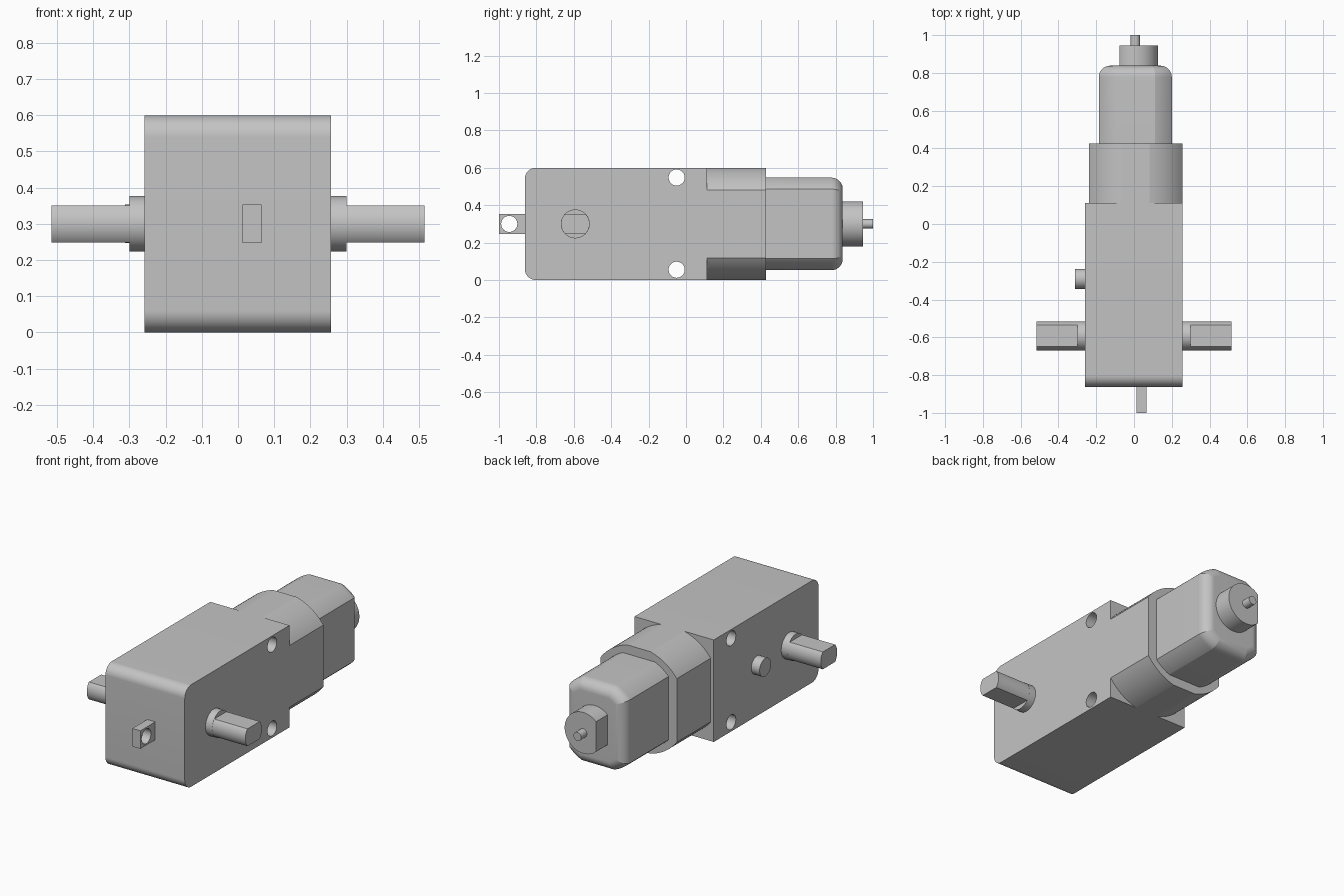
import bpy, bmesh, math
from mathutils import Vector

if "Cube" in bpy.data.objects:
    bpy.data.objects.remove(bpy.data.objects["Cube"])

grey = bpy.data.materials.new("plain grey")
grey.use_nodes = True
COLOUR = (0.55, 0.55, 0.55, 1)
grey.diffuse_color = COLOUR
grey.node_tree.nodes["Principled BSDF"].inputs["Base Color"].default_value = COLOUR

CX, CZ = 0.007, 0.30      # motor axis
SY = -0.592               # output shaft position along the body


def disc(u, v, r, left=9, right=9, half_height=9, n=16):
    """Circle outline with optional flats cut on its left, right and top/bottom."""
    pts = []
    for k, (su, sv) in enumerate([(1, 1), (-1, 1), (-1, -1), (1, -1)]):
        a0 = math.acos(min(1, (right if su > 0 else left) / r))
        a1 = math.asin(min(1, half_height / r))
        arc = [a0 + (a1 - a0) * i / n for i in range(n + 1)]
        if k % 2:
            arc.reverse()
        pts += [(u + su * r * math.cos(a), v + sv * r * math.sin(a)) for a in arc]
    return pts


def rect(u0, u1, v0, v1):
    return [(u0, v0), (u1, v0), (u1, v1), (u0, v1)]


def loft(name, axis, sections):
    """Join matching outlines placed along the x or y axis and close both ends."""
    bm = bmesh.new()
    rings = []
    for t, pts in sections:
        rings.append([bm.verts.new((t, a, b) if axis == "x" else (a, t, b))
                      for a, b in pts])
    for r0, r1 in zip(rings, rings[1:]):
        for i in range(len(r0)):
            j = (i + 1) % len(r0)
            bm.faces.new((r0[i], r0[j], r1[j], r1[i]))
    bm.faces.new(rings[0])
    bm.faces.new(rings[-1])
    bmesh.ops.remove_doubles(bm, verts=bm.verts, dist=1e-5)
    bmesh.ops.recalc_face_normals(bm, faces=bm.faces)
    mesh = bpy.data.meshes.new(name)
    bm.to_mesh(mesh)
    bm.free()
    mesh.materials.append(grey)
    ob = bpy.data.objects.new(name, mesh)
    bpy.context.collection.objects.link(ob)
    return ob


def prism(name, axis, t0, t1, pts):
    return loft(name, axis, [(t0, pts), (t1, pts)])


def activate(ob):
    bpy.ops.object.select_all(action="DESELECT")
    ob.select_set(True)
    bpy.context.view_layer.objects.active = ob


def drill(ob, y, z, r):
    """Cut a round hole right through along x."""
    cutter = prism("hole_cutter", "x", -1, 1, disc(y, z, r))
    cutter.hide_render = True
    mod = ob.modifiers.new("hole", "BOOLEAN")
    mod.operation = "DIFFERENCE"
    mod.solver = "EXACT"
    mod.object = cutter
    activate(ob)
    bpy.ops.object.modifier_apply(modifier=mod.name)
    bpy.data.objects.remove(cutter)


parts = []

# Gearbox: side outline with rounded front corners, two mounting holes
R, N = 0.06, 16
outline = [(0.112, 0.0), (0.112, 0.6)]
for cz, start in ((0.6 - R, 90), (R, 180)):
    for i in range(N + 1):
        a = math.radians(start + 90 * i / N)
        outline.append((-0.862 + R + R * math.cos(a), cz + R * math.sin(a)))
gearbox = prism("gearbox", "x", -0.259, 0.257, outline)
for z in (0.055, 0.548):
    drill(gearbox, -0.05, z, 0.043)
parts.append(gearbox)

# Motor mount: round with flat sides, slightly flattened top and bottom
parts.append(prism("motor_mount", "y", 0.112, 0.427,
                   disc(CX, CZ, 0.309, 0.246, 0.25, 0.3)))

# Motor can: same kind of section, with a rounded rear edge
F = 0.06
sections = [(0.427, disc(CX, CZ, 0.268, 0.193, 0.193, 0.247))]
for i in range(N + 1):
    a = math.radians(90 * i / N)
    d = F * (1 - math.cos(a))
    sections.append((0.838 - F + F * math.sin(a),
                     disc(CX, CZ, 0.268 - d, 0.193 - d, 0.193 - d, 0.247 - d)))
parts.append(loft("motor_can", "y", sections))

# Rear bearing boss with one flat, and the motor pin
parts.append(prism("rear_boss", "y", 0.838, 0.945, disc(CX, CZ, 0.121, left=0.083)))
parts.append(prism("motor_pin", "y", 0.945, 1.0, disc(CX, CZ, 0.025)))

# Output shafts with two flats, each on a round collar
for side, s in (("left", 1), ("right", -1)):
    wall = 0.257 if s > 0 else 0.259
    parts.append(prism(side + "_shaft_collar", "x", s * wall, s * 0.3,
                       disc(SY, CZ, 0.077)))
    parts.append(prism(side + "_shaft", "x", s * 0.3, s * 0.516,
                       disc(SY, CZ, 0.0765, half_height=0.051)))

# Locating peg on the right wall
parts.append(prism("locating_peg", "x", -0.259, -0.313, disc(-0.29, CZ, 0.053)))

# Front mounting tab with a hole
tab = prism("front_tab", "x", 0.013, 0.065, rect(-1.0, -0.862, 0.247, 0.353))
drill(tab, -0.945, CZ, 0.043)
parts.append(tab)

# Smooth the curved walls, keep real edges crisp
for ob in parts:
    activate(ob)
    bpy.ops.object.shade_smooth_by_angle(angle=math.radians(9))
